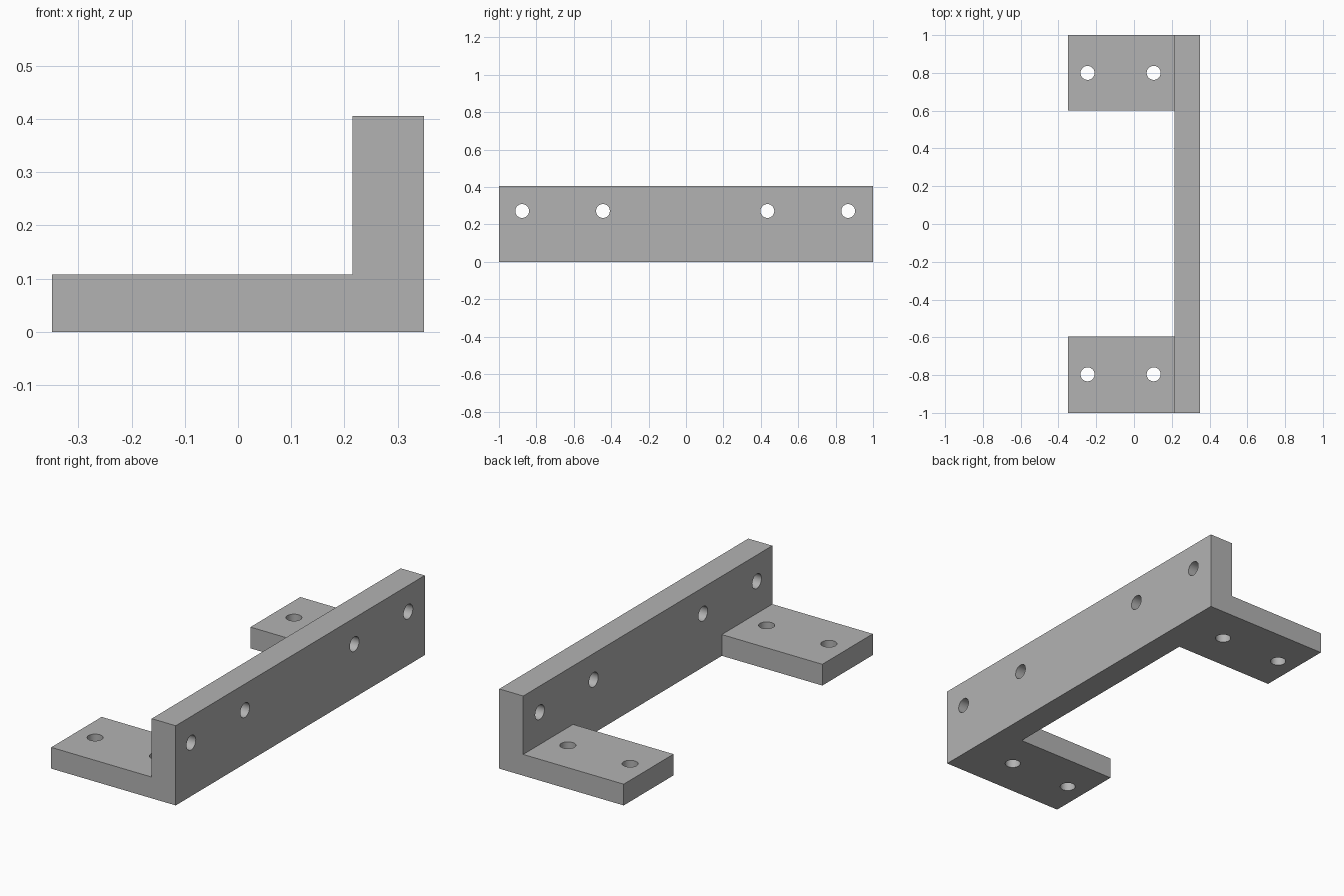
import bpy, bmesh
from math import radians
from mathutils import Matrix, Vector

old = bpy.data.objects.get("Cube")
if old:
    bpy.data.objects.remove(old, do_unlink=True)

HALF_X, HALF_Y, HEIGHT = 0.35, 1.0, 0.405
WALL_X, FOOT_Z = 0.215, 0.108
HOLE_R = 0.037

grey = bpy.data.materials.new("plain grey")
grey.use_nodes = True
color = (0.45, 0.45, 0.45, 1)
grey.diffuse_color = color
grey.node_tree.nodes["Principled BSDF"].inputs["Base Color"].default_value = color


def make_object(name, bm):
    bmesh.ops.recalc_face_normals(bm, faces=bm.faces)
    mesh = bpy.data.meshes.new(name)
    bm.to_mesh(mesh)
    bm.free()
    mesh.materials.append(grey)
    obj = bpy.data.objects.new(name, mesh)
    bpy.context.collection.objects.link(obj)
    return obj


def add_drill(bm, center, axis):
    turn = Vector((0, 0, 1)).rotation_difference(Vector(axis)).to_matrix().to_4x4()
    bmesh.ops.create_cone(bm, cap_ends=True, segments=48, radius1=HOLE_R,
                          radius2=HOLE_R, depth=0.3,
                          matrix=Matrix.Translation(center) @ turn)


def cut(target, cutter):
    cutter.hide_render = True
    mod = target.modifiers.new("cut", 'BOOLEAN')
    mod.operation, mod.solver, mod.object = 'DIFFERENCE', 'EXACT', cutter
    bpy.ops.object.select_all(action='DESELECT')
    target.select_set(True)
    bpy.context.view_layer.objects.active = target
    bpy.ops.object.modifier_apply(modifier=mod.name)
    bpy.data.objects.remove(cutter, do_unlink=True)


# L-shaped section extruded along the whole length
bm = bmesh.new()
profile = [(-HALF_X, 0), (HALF_X, 0), (HALF_X, HEIGHT),
           (WALL_X, HEIGHT), (WALL_X, FOOT_Z), (-HALF_X, FOOT_Z)]
section = bm.faces.new([bm.verts.new((x, -HALF_Y, z)) for x, z in profile])
ext = bmesh.ops.extrude_face_region(bm, geom=[section])
bmesh.ops.translate(bm, vec=(0, 2 * HALF_Y, 0),
                    verts=[g for g in ext["geom"] if isinstance(g, bmesh.types.BMVert)])
bracket = make_object("mounting_bracket", bm)

# Gap between the two feet
bm = bmesh.new()
low, high = Vector((-0.5, -0.595, -0.1)), Vector((WALL_X, 0.6, 0.25))
bmesh.ops.create_cube(bm, size=1, matrix=Matrix.Translation((low + high) / 2)
                      @ Matrix.Diagonal((*(high - low), 1)))
cut(bracket, make_object("gap_cutter", bm))

# Screw holes through the upright wall and the feet
bm = bmesh.new()
for y in (-0.876, -0.444, 0.435, 0.867):
    add_drill(bm, ((WALL_X + HALF_X) / 2, y, 0.272), (1, 0, 0))
for x in (-0.246, 0.104):
    for y in (-0.796, 0.8):
        add_drill(bm, (x, y, FOOT_Z / 2), (0, 0, 1))
cut(bracket, make_object("hole_cutter", bm))

bpy.ops.object.select_all(action='DESELECT')
bracket.select_set(True)
bpy.context.view_layer.objects.active = bracket
bpy.ops.object.shade_smooth_by_angle(angle=radians(30))
